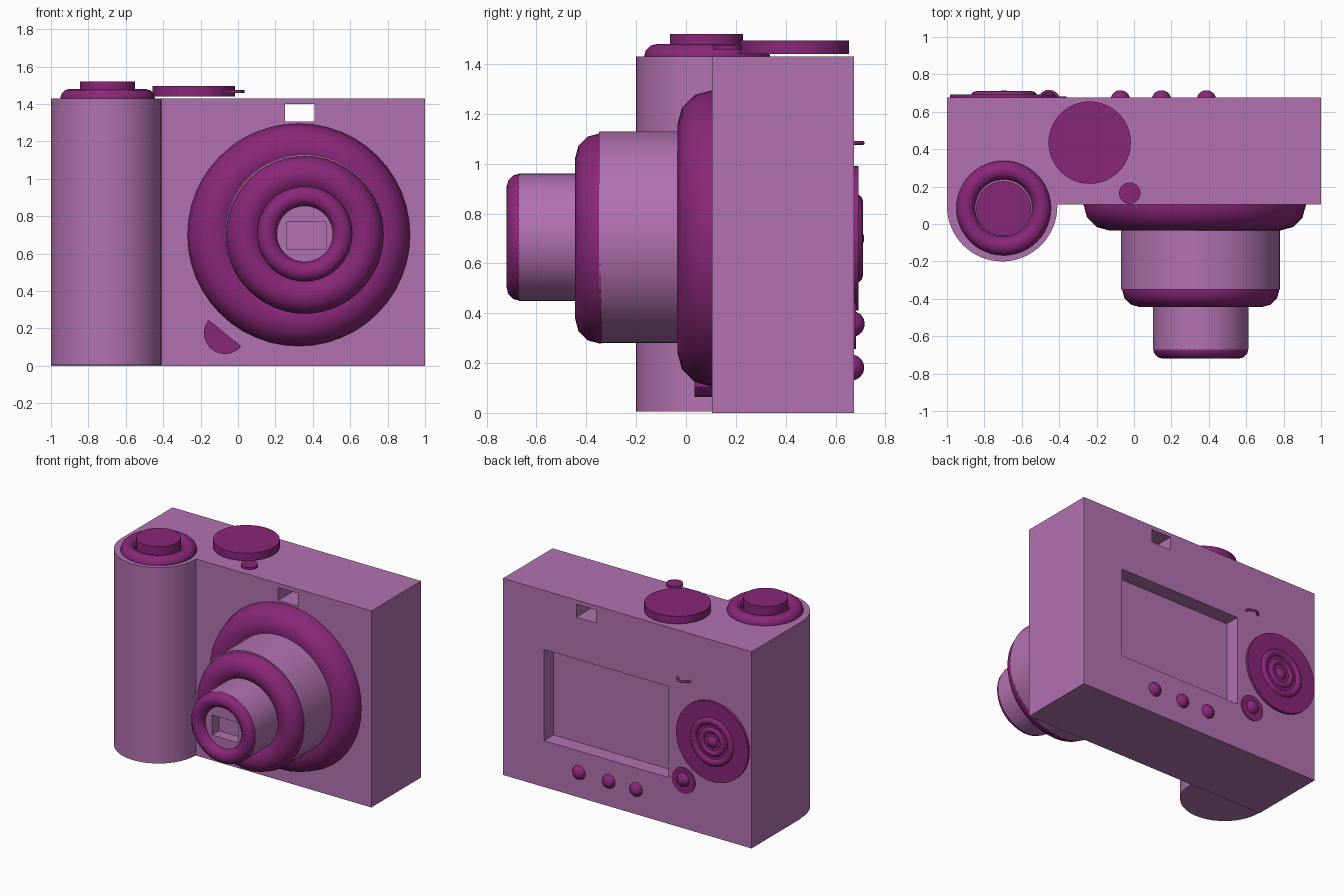
import bpy, bmesh, math
from mathutils import Vector

if "Cube" in bpy.data.objects:
    bpy.data.objects.remove(bpy.data.objects["Cube"])

def material(name, rgb):
    m = bpy.data.materials.new(name)
    m.diffuse_color = (*rgb, 1)
    m.use_nodes = True
    m.node_tree.nodes["Principled BSDF"].inputs["Base Color"].default_value = m.diffuse_color
    return m

LIGHT = material("light_purple", (0.45, 0.17, 0.44))
DARK = material("dark_magenta", (0.25, 0.02, 0.19))
FACING_Y = (math.pi / 2, 0, 0)

def finish(name, mat, smooth=True):
    ob = bpy.context.object
    ob.name = name
    ob.data.materials.append(mat)
    if smooth:
        bpy.ops.object.shade_smooth_by_angle(angle=math.radians(40))
    return ob

def box(name, lo, hi, mat):
    lo, hi = Vector(lo), Vector(hi)
    bpy.ops.mesh.primitive_cube_add(size=1, location=(lo + hi) / 2)
    bpy.context.object.scale = hi - lo
    bpy.ops.object.transform_apply(location=False, rotation=False, scale=True)
    return finish(name, mat, False)

def upright(name, x, y, z0, z1, r, mat):
    bpy.ops.mesh.primitive_cylinder_add(vertices=64, radius=r, depth=z1 - z0,
                                        location=(x, y, (z0 + z1) / 2))
    return finish(name, mat)

def barrel(name, x, z, y0, y1, r, mat):
    bpy.ops.mesh.primitive_cylinder_add(vertices=64, radius=r, depth=y1 - y0,
                                        location=(x, (y0 + y1) / 2, z), rotation=FACING_Y)
    return finish(name, mat)

def ring(name, loc, outer, tube, rot=(0, 0, 0)):
    bpy.ops.mesh.primitive_torus_add(major_radius=outer - tube, minor_radius=tube, location=loc,
                                     rotation=rot, major_segments=48, minor_segments=12)
    return finish(name, DARK)

def ball(name, loc, r):
    bpy.ops.mesh.primitive_uv_sphere_add(segments=32, ring_count=16, radius=r, location=loc)
    return finish(name, DARK)

def cut(target, lo, hi):
    cutter = box("cutter", lo, hi, LIGHT)
    cutter.hide_render = True
    mod = target.modifiers.new("cut", 'BOOLEAN')
    mod.operation = 'DIFFERENCE'
    mod.solver = 'EXACT'
    mod.object = cutter
    bpy.context.view_layer.objects.active = target
    bpy.ops.object.modifier_apply(modifier=mod.name)
    bpy.data.objects.remove(cutter)

# Body with viewfinder tunnel and screen recess
body = box("body", (-1, 0.105, 0), (1, 0.675, 1.43), LIGHT)
cut(body, (0.25, 0, 1.305), (0.41, 0.8, 1.40))
cut(body, (-0.33, 0.565, 0.337), (0.67, 0.8, 1.0))

# Hand grip and shutter button
upright("grip", -0.705, 0.095, 0.005, 1.43, 0.295, LIGHT)
ring("shutter_collar", (-0.697, 0.085, 1.43), 0.253, 0.05)
upright("shutter_button", -0.697, 0.082, 1.42, 1.52, 0.147, DARK)

# Top dial and small button
upright("mode_dial", -0.237, 0.435, 1.44, 1.495, 0.22, DARK)
upright("power_button", -0.023, 0.165, 1.458, 1.475, 0.057, DARK)

# Telescoping lens
ring("lens_base_ring", (0.325, 0.105, 0.70), 0.595, 0.14, FACING_Y)
barrel("lens_barrel_rear", 0.355, 0.705, -0.35, 0.2, 0.425, LIGHT)
ring("lens_middle_ring", (0.357, -0.345, 0.70), 0.422, 0.1, FACING_Y)
front = barrel("lens_barrel_front", 0.357, 0.705, -0.67, -0.3, 0.255, LIGHT)
cut(front, (0.26, -0.8, 0.625), (0.47, -0.59, 0.77))
ring("lens_front_ring", (0.357, -0.667, 0.705), 0.255, 0.053, FACING_Y)

# Half-disc lamp on the front, flat side towards the lens
bm = bmesh.new()
start = math.radians(141)
arc = [start + math.pi * i / 24 for i in range(25)]
face = bm.faces.new([bm.verts.new((-0.07 + 0.112 * math.cos(a), 0.035,
                                   0.175 + 0.112 * math.sin(a))) for a in arc])
ext = bmesh.ops.extrude_face_region(bm, geom=[face])
bmesh.ops.translate(bm, vec=(0, 0.08, 0),
                    verts=[v for v in ext["geom"] if isinstance(v, bmesh.types.BMVert)])
bmesh.ops.recalc_face_normals(bm, faces=bm.faces)
mesh = bpy.data.meshes.new("front_lamp")
bm.to_mesh(mesh)
bm.free()
lamp = bpy.data.objects.new("front_lamp", mesh)
bpy.context.collection.objects.link(lamp)
mesh.materials.append(DARK)

# Rear control pad
barrel("control_pad", -0.695, 0.70, 0.66, 0.693, 0.29, DARK)
ring("control_outer_ring", (-0.695, 0.682, 0.70), 0.177, 0.028, FACING_Y)
ring("control_inner_ring", (-0.695, 0.682, 0.70), 0.108, 0.024, FACING_Y)
ball("control_centre", (-0.695, 0.665, 0.70), 0.05)

# Rear buttons and strap loop
barrel("menu_button_plate", -0.455, 0.35, 0.66, 0.682, 0.093, DARK)
ball("menu_button", (-0.455, 0.665, 0.357), 0.052)
for i, x in enumerate((0.387, 0.147, -0.073)):
    ball(f"rear_button_{i + 1}", (x, 0.663, 0.182), 0.052)
ring("strap_loop", (-0.455, 0.657, 1.083), 0.06, 0.008)
